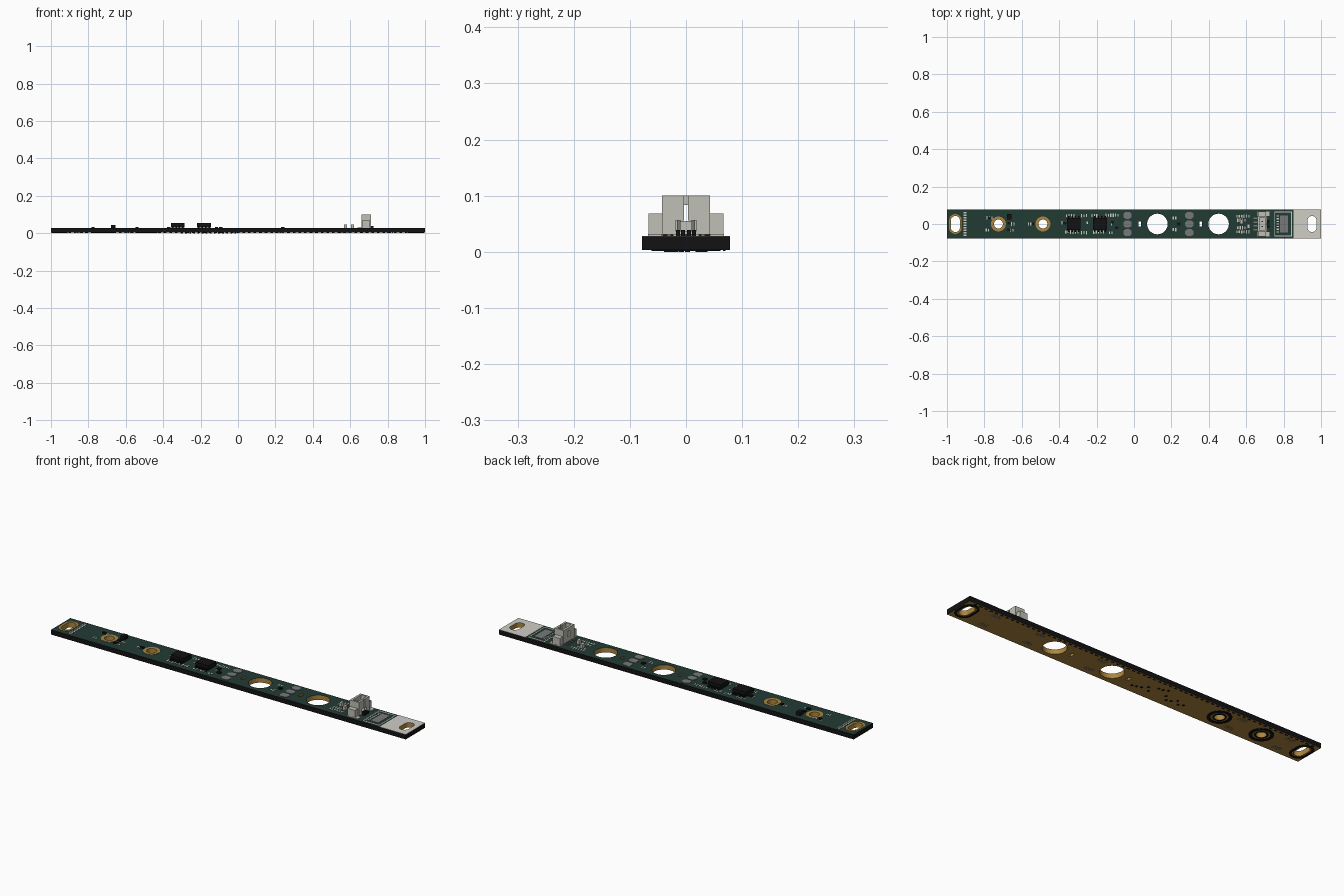
import bpy, bmesh, random
from math import cos, sin, pi
from mathutils import Matrix

random.seed(4)
if "Cube" in bpy.data.objects:
    bpy.data.objects.remove(bpy.data.objects["Cube"])


def material(name, r, g, b):
    m = bpy.data.materials.new(name)
    m.diffuse_color = (r, g, b, 1)
    m.use_nodes = True
    m.node_tree.nodes["Principled BSDF"].inputs["Base Color"].default_value = (r, g, b, 1)
    return m


GREEN = material("solder mask green", .016, .043, .034)
BLACK = material("black", .006, .006, .007)
GOLD = material("gold plating", .42, .24, .05)
WHITE = material("silkscreen white", .62, .61, .56)
GREY = material("solder grey", .19, .19, .19)
PLASTIC = material("connector plastic", .53, .53, .47)

BOTTOM, TOP, HALF_W = .003, .027, .078


def rect(x, y, w, h):
    return [(x + i * w / 2, y + j * h / 2) for i, j in ((-1, -1), (1, -1), (1, 1), (-1, 1))]


def pill(x, y, r, straight=0, n=32):
    # circle, or slot stretched along y
    pts = []
    for k in range(n):
        a = 2 * pi * (k + .5) / n
        pts.append((x + r * cos(a), y + r * sin(a) + (straight if sin(a) > 0 else -straight)))
    return pts


def plate(name, loops, z0, z1, mats):
    # flat sheet from outline loops; inner loops become holes
    cu = bpy.data.curves.new(name, 'CURVE')
    cu.dimensions, cu.fill_mode, cu.extrude = '2D', 'BOTH', (z1 - z0) / 2
    for loop in loops:
        s = cu.splines.new('POLY')
        s.points.add(len(loop) - 1)
        for p, (x, y) in zip(s.points, loop):
            p.co = (x, y, 0, 1)
        s.use_cyclic_u = True
    tmp = bpy.data.objects.new(name + "_outline", cu)
    bpy.context.collection.objects.link(tmp)
    dg = bpy.context.evaluated_depsgraph_get()
    me = bpy.data.meshes.new_from_object(tmp.evaluated_get(dg))
    bpy.data.objects.remove(tmp)
    me.transform(Matrix.Translation((0, 0, (z0 + z1) / 2)))
    bm = bmesh.new()
    bm.from_mesh(me)
    bmesh.ops.remove_doubles(bm, verts=bm.verts, dist=1e-5)
    bmesh.ops.recalc_face_normals(bm, faces=bm.faces)
    for f in bm.faces:
        f.smooth = False
        f.material_index = 0
    bm.to_mesh(me)
    bm.free()
    me.materials.clear()
    for m in mats:
        me.materials.append(m)
    ob = bpy.data.objects.new(name, me)
    bpy.context.collection.objects.link(ob)
    return ob


def boxes(name, items, mat):
    # items: (x0, x1, y0, y1, z0, z1)
    bm = bmesh.new()
    for x0, x1, y0, y1, z0, z1 in items:
        m = Matrix.Translation(((x0 + x1) / 2, (y0 + y1) / 2, (z0 + z1) / 2))
        m = m @ Matrix.Diagonal((x1 - x0, y1 - y0, z1 - z0, 1))
        bmesh.ops.create_cube(bm, size=1, matrix=m)
    me = bpy.data.meshes.new(name)
    bm.to_mesh(me)
    bm.free()
    me.materials.append(mat)
    ob = bpy.data.objects.new(name, me)
    bpy.context.collection.objects.link(ob)
    return ob


def centred(x, y, w, h, z0, z1):
    return (x - w / 2, x + w / 2, y - h / 2, y + h / 2, z0, z1)


# Circuit board with all its holes
END_SLOTS = (-.955, .952)
SMALL_HOLES = (-.725, -.487)
BIG_HOLES = (.125, .452)
WINDOWS = (.031, .356)
loops = [rect(0, 0, 2, 2 * HALF_W)]
loops += [pill(x, 0, .024, .019) for x in END_SLOTS]
loops += [pill(x, 0, .024) for x in SMALL_HOLES]
loops += [pill(x, 0, .055, n=48) for x in BIG_HOLES]
loops += [rect(x, 0, .014, .028) for x in WINDOWS]
board = plate("circuit_board", loops, BOTTOM, TOP, [GREEN, GOLD, BLACK])
for p in board.data.polygons:
    if abs(p.normal.z) > .5:
        p.material_index = 0 if p.center.z > .015 else 1
    else:
        edge = abs(p.center.x) > .999 or abs(p.center.y) > HALF_W - .001
        p.material_index = 2 if edge else 1

# White end panel
plate("white_end_panel", [rect(.926, 0, .148, 2 * HALF_W), pill(.952, 0, .024, .019)],
      TOP, TOP + .001, [WHITE])

# Plated rings above, dark clearance rings below
for i, x in enumerate(SMALL_HOLES):
    plate(f"gold_ring_{i}", [pill(x, 0, .040), pill(x, 0, .024)], TOP, TOP + .001, [GOLD])
    plate(f"lower_dark_ring_{i}", [pill(x, 0, .056), pill(x, 0, .040)], .001, BOTTOM, [BLACK])
    plate(f"lower_inner_ring_{i}", [pill(x, 0, .031), pill(x, 0, .024)], .001, BOTTOM, [BLACK])
plate("gold_slot_ring", [pill(-.955, 0, .034, .019), pill(-.955, 0, .024, .019)],
      TOP, TOP + .001, [GOLD])
for i, x in enumerate(END_SLOTS):
    plate(f"lower_slot_ring_{i}", [pill(x, 0, .043, .019), pill(x, 0, .032, .019)],
          .001, BOTTOM, [BLACK])

# Dashed dark line and solder points underneath
dashes = [centred(-.96 + k * .03, .068, .014, .005, .001, BOTTOM) for k in range(65)]
dashes += [centred(-.3 + k * .022, random.uniform(-.04, .04), .009, .009, 0, BOTTOM) for k in range(14)]
boxes("underside_marks", dashes, BLACK)
boxes("underside_print", [centred(x + k * .013, y, .006, .02, .002, BOTTOM)
                          for x in (-.87, -.6, .2, .55, .8) for y in (-.045, .045)
                          for k in range(4)], GREY)

# Two driver chips with leads on the long sides
for i, x in enumerate((-.322, -.182)):
    boxes(f"chip_{i}", [centred(x, 0, .074, .062, .031, .054)], BLACK)
    boxes(f"chip_leads_{i}", [centred(x - .027 + k * .018, s * .035, .008, .014, TOP, .04)
                              for k in range(4) for s in (-1, 1)], BLACK)

# Small components
boxes("small_transistor", [centred(-.668, .038, .024, .03, TOP, .044)], BLACK)
boxes("small_black_parts", [centred(x, y, .018, .014, TOP, .034) for x, y in
                            ((-.668, .005), (-.67, -.03), (-.775, .03), (-.54, 0), (-.37, .005),
                             (-.115, .01), (-.092, -.02), (.24, .0))], BLACK)
boxes("small_light_parts", [centred(x, y, .014, .022, TOP, .046)
                            for x, y in ((.575, .012), (.612, -.012))], PLASTIC)

# Solder jumper pads
for i, x in enumerate((-.035, .296)):
    for j, y in enumerate((.046, 0, -.046)):
        pad = [(x + a * .022, y + b * .018) for a, b in
               ((-1, -.5), (-.5, -1), (.5, -1), (1, -.5), (1, .5), (.5, 1), (-.5, 1), (-1, .5))]
        plate(f"jumper_pad_{i}_{j}", [pad], TOP, TOP + .002, [GREY])

# Silkscreen ticks standing in for printed marks
ticks = []


def tick_row(x, y, n, step=.013):
    for k in range(n):
        ticks.append(centred(x + k * step, y, .006, random.uniform(.012, .02), TOP, TOP + .001))


for x, y, n in ((-.36, .045, 4), (-.28, .045, 3), (-.225, .045, 3), (-.15, .047, 6),
                (-.365, -.043, 6), (-.28, -.046, 3), (-.215, -.043, 5), (-.13, -.046, 2),
                (-.385, .006, 1), (-.25, .006, 1), (-.12, -.002, 1),
                (-.785, .033, 3), (-.79, -.033, 2), (-.655, 0, 2), (-.66, -.033, 2), (-.565, 0, 3),
                (.21, .032, 2), (.21, -.03, 2), (.55, .042, 6), (.55, -.042, 6),
                (.555, .02, 4), (.555, -.02, 4)):
    tick_row(x, y, n)
for k in range(10):
    ticks.append(centred(-.904, -.06 + k * .0133, .016, .007, TOP, TOP + .001))
boxes("silkscreen_marks", ticks, WHITE)

# Cable footprint outline beside the end panel
plate("footprint_outline", [rect(.797, 0, .094, .136), rect(.797, 0, .084, .124)],
      TOP, TOP + .001, [WHITE])
boxes("footprint_pad", [centred(.802, 0, .044, .092, TOP, .0285)], GREY)
boxes("footprint_pins", [centred(.768, -.042 + k * .014, .014, .006, TOP, .0285)
                         for k in range(7)], WHITE)

# Upright connector housing: walls, split front, stepped wings
shell = [(.66, .712, -.04, .04, .031, .037)]
for s in (-1, 1):
    def side(x0, x1, a, b, z0, z1):
        shell.append((x0, x1, min(s * a, s * b), max(s * a, s * b), z0, z1))
    side(.66, .671, .010, .043, .031, .1)      # rear wall half
    side(.701, .712, .004, .034, .056, .1)     # front wall half
    side(.701, .712, .019, .043, .031, .083)   # front lower post
    side(.66, .712, .034, .043, .031, .1)      # side wall
    side(.664, .706, .043, .067, .031, .068)   # wing
    side(.66, .725, .043, .068, TOP, .032)     # foot
shell += [(.66, .671, -.012, .012, .083, .1), (.66, .671, -.012, .012, .031, .055)]
boxes("connector_housing", shell, PLASTIC)
boxes("connector_pins", [centred(.686, y, .006, .006, .03, .08) for y in (-.013, .013)], GREY)
boxes("connector_leads", [centred(.714, y, .022, .007, TOP, .039)
                          for y in (-.014, -.005, .005, .014)], BLACK)
boxes("connector_tails", [centred(.65, y, .02, .007, TOP, .032)
                          for y in (-.03, -.01, .01, .03)], GREY)
